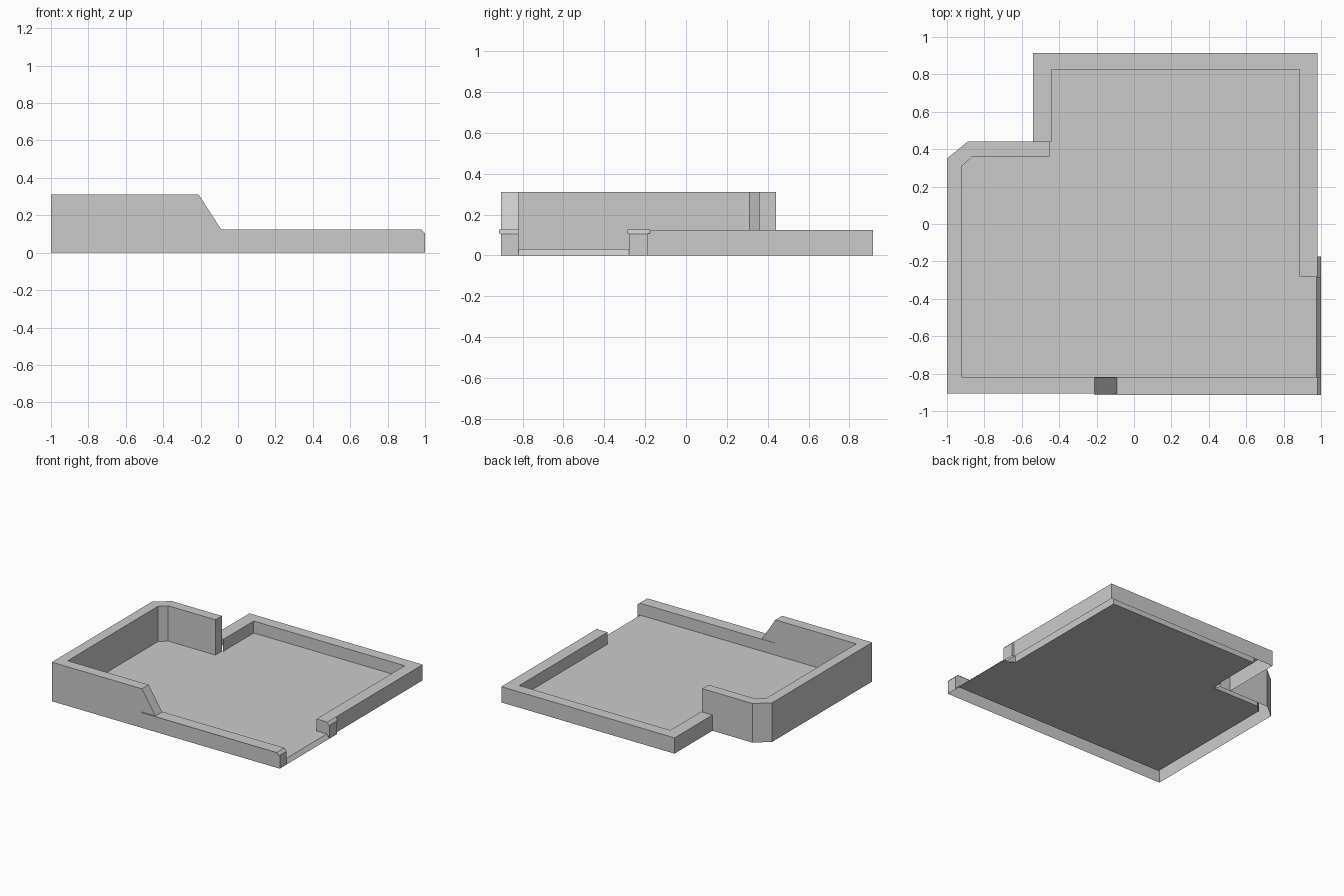
import bpy

if "Cube" in bpy.data.objects:
    bpy.data.objects.remove(bpy.data.objects["Cube"])

FLOOR, LOW, TALL = 0.03, 0.125, 0.31


def make(name, faces):
    """One object from a list of faces given as point loops."""
    verts, index, polys = [], {}, []
    for face in faces:
        poly = []
        for p in face:
            key = tuple(round(c, 4) for c in p)
            if key not in index:
                index[key] = len(verts)
                verts.append(key)
            poly.append(index[key])
        polys.append(poly)
    mesh = bpy.data.meshes.new(name)
    mesh.from_pydata(verts, [], polys)
    mesh.validate()
    obj = bpy.data.objects.new(name, mesh)
    bpy.context.collection.objects.link(obj)
    return obj


def wall(name, outer, inner, tops, bases=None, cap_start=False, cap_end=False):
    """Hollow wall, open underneath; the outside lies left of the path."""
    bases = bases or [FLOOR] * len(outer)
    rows = [((*o, 0), (*o, t), (*i, t), (*i, b))
            for o, i, t, b in zip(outer, inner, tops, bases)]
    faces = []
    for a, b in zip(rows, rows[1:]):
        faces.append((b[0], a[0], a[1], b[1]))
        faces.append((a[1], a[2], b[2], b[1]))
        faces.append((a[3], b[3], b[2], a[2]))
    if cap_start:
        faces.append(tuple(reversed(rows[0])))
    if cap_end:
        faces.append(rows[-1])
    return make(name, faces)


def lip(name, y0, y1, profile):
    """Thin sheet over a wall top, swept along an (x, z) profile."""
    return make(name, [((xa, y0, za), (xb, y0, zb), (xb, y1, zb), (xa, y1, za))
                       for (xa, za), (xb, zb) in zip(profile, profile[1:])])


# inner boundaries, shared by walls and floor
tall_in = [(-0.21, -0.82), (-0.92, -0.82), (-0.92, 0.31), (-0.865, 0.36), (-0.45, 0.36)]
low_in = [(-0.44, 0.44), (-0.44, 0.825), (0.885, 0.825), (0.885, -0.28)]

# tall wall around the front left
tall_out = [(-0.21, -0.905), (-1, -0.905), (-1, 0.35), (-0.89, 0.44), (-0.45, 0.44)]
wall("tall_wall", tall_out, tall_in, [TALL] * 5, cap_end=True)

# low wall around the back and right
low_out = [(-0.54, 0.44), (-0.54, 0.915), (0.98, 0.915), (0.98, -0.28)]
wall("low_wall", low_out, low_in, [LOW] * 4, cap_end=True)

# low front wall with sloped step and chamfered end
xs = [1, 0.98, -0.09, -0.21]
wall("front_wall", [(x, -0.905) for x in xs], [(x, -0.82) for x in xs],
     [0.105, LOW, LOW, TALL], [0, FLOOR, FLOOR, FLOOR], cap_start=True)

# small post beside the opening
wall("opening_post", [(0.98, -0.185), (1, -0.185)], [(0.98, -0.28), (1, -0.28)],
     [LOW, 0.105], [FLOOR, 0], cap_end=True)

# slightly overhanging wall tops
lip("front_lip", -0.915, -0.817, [(-0.21, 0.126), (0.98, 0.126), (1, 0.106)])
lip("post_lip", -0.287, -0.175, [(0.975, 0.126), (0.98, 0.126), (1, 0.106)])

# floor sheet and sloped sill in the opening
outline = tall_in[1:] + [(-0.45, 0.44)] + low_in + [(0.975, -0.28), (0.975, -0.82)]
make("floor", [[(x, y, FLOOR) for x, y in reversed(outline)]])
make("sill", [((0.975, -0.82, FLOOR), (1, -0.82, 0), (1, -0.28, 0), (0.975, -0.28, FLOOR))])
